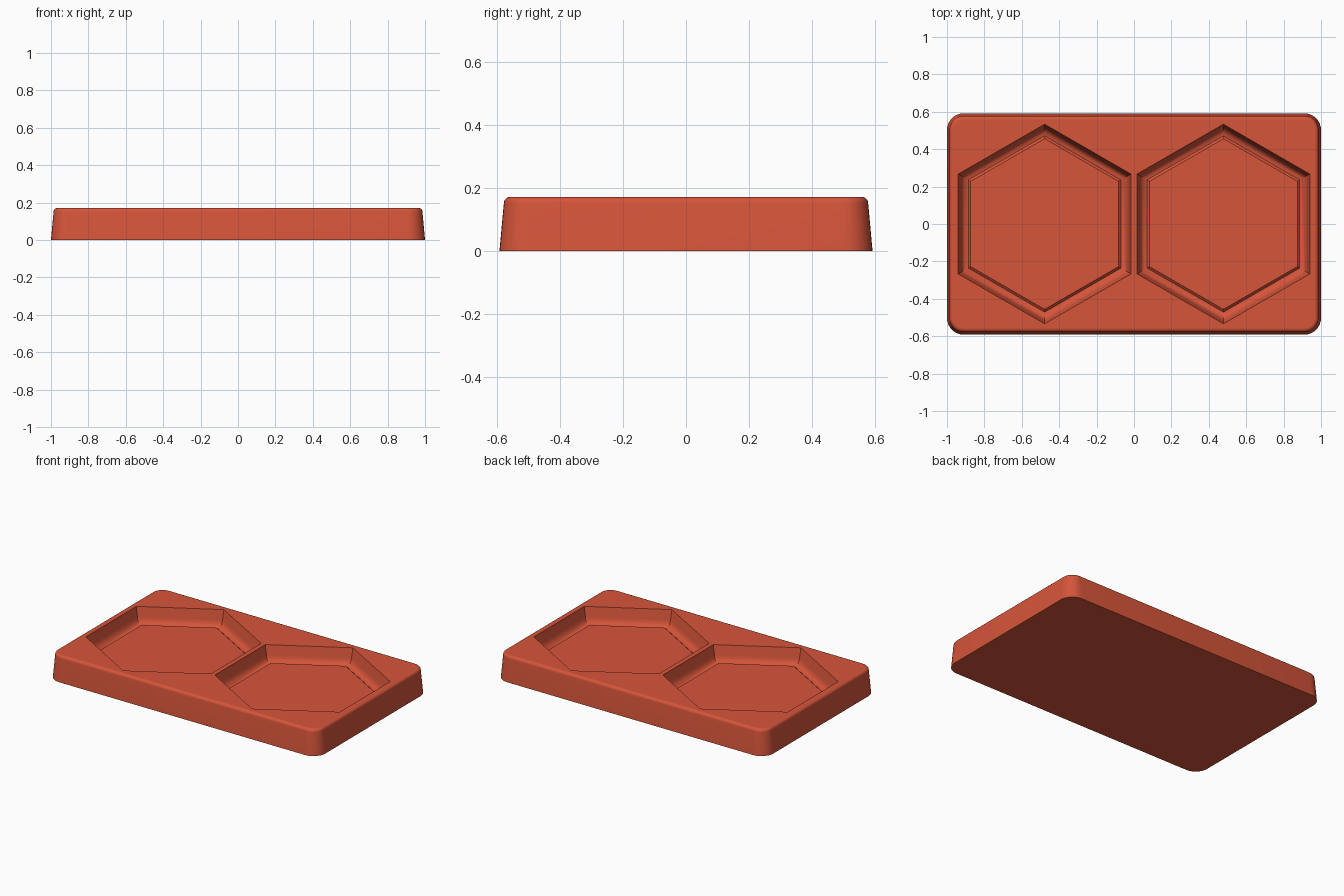
import bpy, bmesh
from math import sin, cos, pi, radians

cube = bpy.data.objects.get("Cube")
if cube:
    bpy.data.objects.remove(cube, do_unlink=True)

HALF_X, HALF_Y, HEIGHT = 1.0, 0.592, 0.172
CORNER, FILLET, DRAFT = 0.09, 0.02, 0.014
POCKET_X = 0.478

mat = bpy.data.materials.new("terracotta red")
mat.use_nodes = True
colour = (0.67, 0.09, 0.042, 1)
mat.diffuse_color = colour
mat.node_tree.nodes["Principled BSDF"].inputs["Base Color"].default_value = colour

bm = bmesh.new()


def rounded_ring(inset, z, steps=8):
    """Rounded rectangle, pulled in from the base outline."""
    radius = CORNER - inset
    verts = []
    for quarter, (sx, sy) in enumerate([(1, 1), (-1, 1), (-1, -1), (1, -1)]):
        for i in range(steps + 1):
            a = (quarter + i / steps) * pi / 2
            verts.append(bm.verts.new((sx * (HALF_X - CORNER) + radius * cos(a),
                                       sy * (HALF_Y - CORNER) + radius * sin(a), z)))
    return verts


def hex_ring(cx, apothem, z):
    """Hexagon with its points toward front and back."""
    r = apothem / cos(pi / 6)
    return [bm.verts.new((cx + r * cos(pi / 6 + k * pi / 3),
                          r * sin(pi / 6 + k * pi / 3), z)) for k in range(6)]


def loft(rings):
    for a, b in zip(rings, rings[1:]):
        for i in range(len(a)):
            j = (i + 1) % len(a)
            bm.faces.new((a[i], a[j], b[j], b[i]))


def ring_edges(ring):
    return [bm.edges.get((ring[i - 1], ring[i])) for i in range(len(ring))]


# Drafted outer wall with a rounded top edge
outer = [rounded_ring(0, 0)]
for i in range(6):
    a = i / 5 * pi / 2
    outer.append(rounded_ring(DRAFT + FILLET * (1 - cos(a)),
                              HEIGHT - FILLET + FILLET * sin(a)))
outer.append(rounded_ring(DRAFT + FILLET + 0.004, HEIGHT))
loft(outer)
bm.faces.new(outer[0])

# Hexagonal pockets: wall, curved foot, shallow channel, raised floor
pocket_profile = [(0.462, HEIGHT), (0.449, 0.11), (0.445, 0.093), (0.437, 0.08),
                  (0.425, 0.07), (0.408, 0.067), (0.395, 0.08)]
top_edges = ring_edges(outer[-1])
for side in (-1, 1):
    rings = [hex_ring(side * POCKET_X, ap, z) for ap, z in pocket_profile]
    loft(rings)
    bm.faces.new(rings[-1])
    top_edges += ring_edges(rings[0])

# Flat top around both pockets
bmesh.ops.triangle_fill(bm, edges=top_edges, use_beauty=True, normal=(0, 0, 1))
bmesh.ops.recalc_face_normals(bm, faces=bm.faces)

mesh = bpy.data.meshes.new("tray")
bm.to_mesh(mesh)
bm.free()
mesh.materials.append(mat)
tray = bpy.data.objects.new("tray", mesh)
bpy.context.collection.objects.link(tray)

bpy.ops.object.select_all(action='DESELECT')
tray.select_set(True)
bpy.context.view_layer.objects.active = tray
bpy.ops.object.shade_smooth_by_angle(angle=radians(30))
